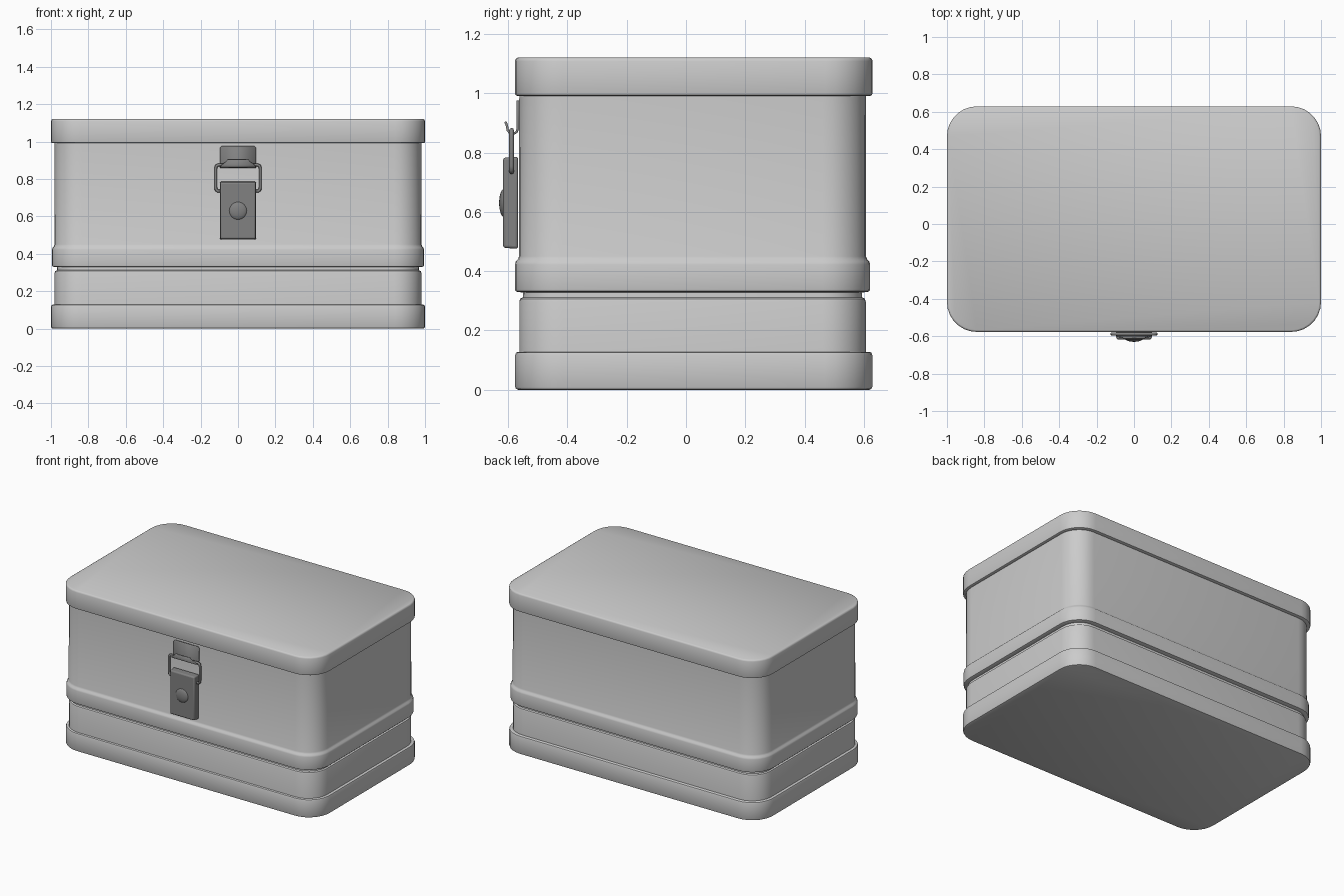
import bpy, bmesh, math

if "Cube" in bpy.data.objects:
    bpy.data.objects.remove(bpy.data.objects["Cube"])

steel = bpy.data.materials.new("dark_steel")
steel.diffuse_color = (0.22, 0.22, 0.22, 1)
steel.use_nodes = True
steel.node_tree.nodes["Principled BSDF"].inputs["Base Color"].default_value = steel.diffuse_color


def finish(ob, angle=40, mat=None):
    if mat:
        ob.data.materials.append(mat)
    bpy.ops.object.select_all(action='DESELECT')
    ob.select_set(True)
    bpy.context.view_layer.objects.active = ob
    if ob.type == 'MESH':
        bpy.ops.object.shade_smooth_by_angle(angle=math.radians(angle))
    return ob


def mesh_object(name, bm):
    bmesh.ops.recalc_face_normals(bm, faces=bm.faces)
    me = bpy.data.meshes.new(name)
    bm.to_mesh(me)
    bm.free()
    ob = bpy.data.objects.new(name, me)
    bpy.context.collection.objects.link(ob)
    return ob


def rounded_rect(hx, hy, r, seg=7):
    pts = []
    for i, (sx, sy) in enumerate([(1, 1), (-1, 1), (-1, -1), (1, -1)]):
        for k in range(seg + 1):
            a = math.pi / 2 * (i + k / seg)
            pts.append((sx * (hx - r) + r * math.cos(a), sy * (hy - r) + r * math.sin(a)))
    return pts


def loft(name, hx, hy, cy, r, profile):
    """Stack rounded rectangles; profile holds (inset, z) pairs."""
    bm = bmesh.new()
    rings = []
    for d, z in profile:
        rings.append([bm.verts.new((x, y + cy, z))
                      for x, y in rounded_rect(hx - d, hy - d, r - d)])
    n = len(rings[0])
    for a, b in zip(rings, rings[1:]):
        for i in range(n):
            bm.faces.new((a[i], a[(i + 1) % n], b[(i + 1) % n], b[i]))
    bm.faces.new(rings[0])
    bm.faces.new(rings[-1])
    return finish(mesh_object(name, bm))


# Box: base rim, walls with pressed band and groove, overhanging lid
loft("base_rim", 1.0, 0.602, 0.026, 0.16,
     [(0.010, 0), (0.003, 0.003), (0, 0.010), (0, 0.117), (0.003, 0.125),
      (0.009, 0.128), (0.024, 0.128)])
loft("body_walls", 0.995, 0.599, 0.022, 0.16,
     [(0.015, 0.05), (0.015, 0.298), (0.018, 0.307), (0.027, 0.312),
      (0.028, 0.328), (0.009, 0.330), (0.002, 0.333), (0, 0.340),
      (0, 0.422), (0.003, 0.432), (0.010, 0.439), (0.014, 0.450), (0.015, 1.05)])
loft("lid", 1.0, 0.603, 0.026, 0.16,
     [(0.024, 0.991), (0.008, 0.991), (0.002, 0.994), (0, 1.000),
      (0, 1.108), (0.003, 1.116), (0.010, 1.120)])

# Catch plate bent outward into a hook: (half width, y, z)
bm = bmesh.new()
strip = [(0.088, -0.567, 0.975), (0.096, -0.567, 0.968), (0.096, -0.567, 0.880),
         (0.096, -0.571, 0.869), (0.096, -0.582, 0.863), (0.094, -0.594, 0.866),
         (0.088, -0.601, 0.875), (0.065, -0.604, 0.892), (0.055, -0.609, 0.904)]
rows = [(bm.verts.new((-w, y, z)), bm.verts.new((w, y, z))) for w, y, z in strip]
for a, b in zip(rows, rows[1:]):
    bm.faces.new((a[0], a[1], b[1], b[0]))
hook = mesh_object("catch_hook", bm)
sol = hook.modifiers.new("thickness", 'SOLIDIFY')
sol.thickness = 0.008
sol.offset = 0
finish(hook, 40, steel)

# Wire bail linking the lever to the hook
path = []
for s in (-1, 1):
    half = [(s * 0.085, 0.735), (s * 0.108, 0.735), (s * 0.117, 0.742),
            (s * 0.119, 0.755), (s * 0.119, 0.855), (s * 0.116, 0.869),
            (s * 0.105, 0.875)]
    path += half if s < 0 else half[::-1]
cu = bpy.data.curves.new("wire_bail", 'CURVE')
cu.dimensions = '3D'
cu.bevel_depth = 0.008
cu.bevel_resolution = 2
cu.use_fill_caps = True
sp = cu.splines.new('POLY')
sp.points.add(len(path) - 1)
for p, (x, z) in zip(sp.points, path):
    p.co = (x, -0.588, z, 1)
sp.use_smooth = True
bail = bpy.data.objects.new("wire_bail", cu)
bpy.context.collection.objects.link(bail)
finish(bail, mat=steel)

# Latch lever: slightly tapered plate with soft edges
bpy.ops.mesh.primitive_cube_add(size=1, location=(0, -0.5915, 0.6305))
lever = bpy.context.object
lever.name = "latch_lever"
lever.scale = (0.196, 0.051, 0.311)
bpy.ops.object.transform_apply(location=False, rotation=False, scale=True)
for v in lever.data.vertices:
    if v.co.y < 0:
        v.co.x *= 0.96
        v.co.z *= 0.975
bev = lever.modifiers.new("soft_edges", 'BEVEL')
bev.width = 0.009
bev.segments = 3
finish(lever, 40, steel)

# Round knob on the lever
bpy.ops.mesh.primitive_uv_sphere_add(segments=24, ring_count=12, radius=1,
                                     location=(0, -0.612, 0.63))
knob = bpy.context.object
knob.name = "latch_knob"
knob.scale = (0.049, 0.018, 0.049)
finish(knob, 40, steel)
